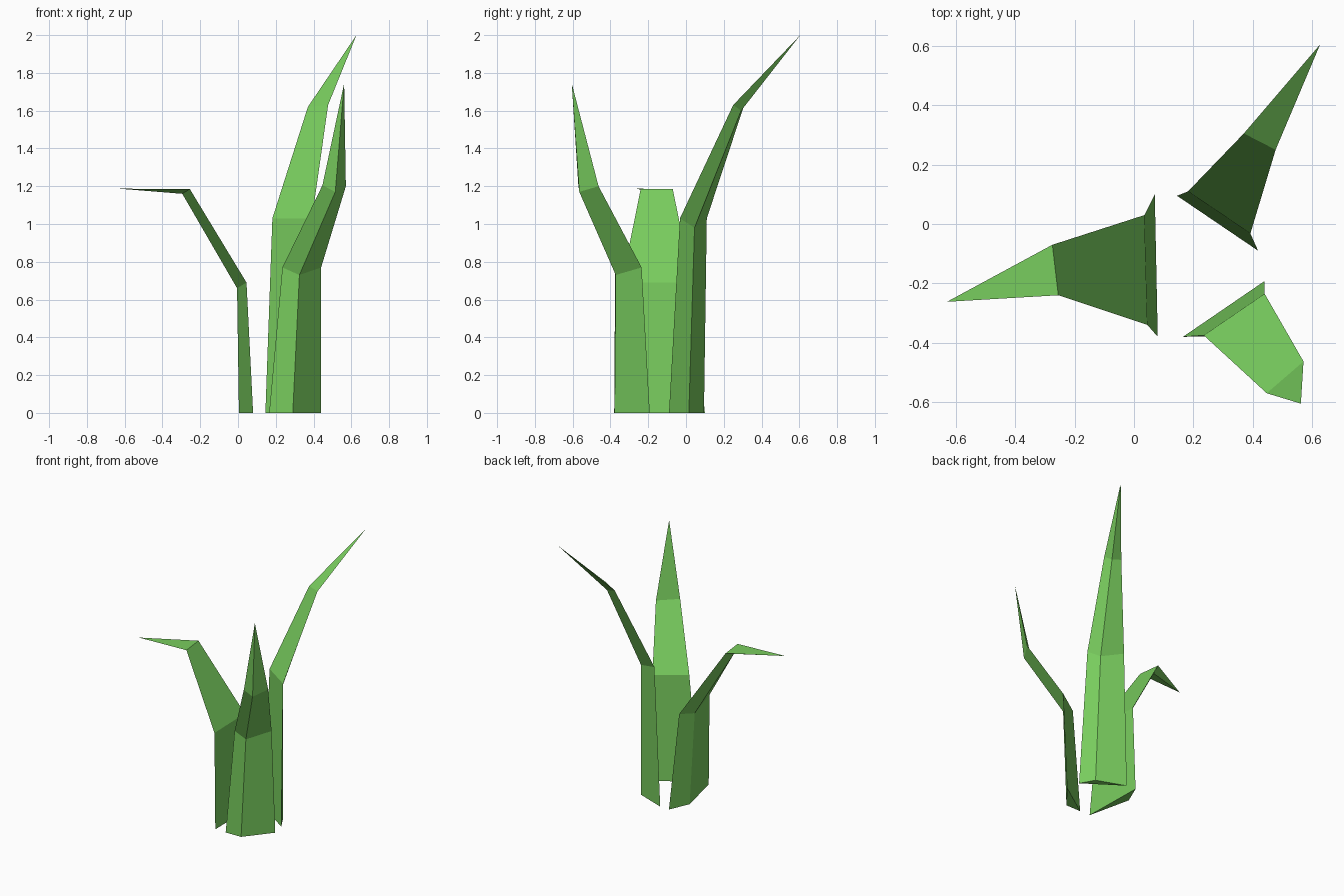
import bpy
import bmesh

# Remove the default object
default_cube = bpy.data.objects.get("Cube")
if default_cube:
    bpy.data.objects.remove(default_cube, do_unlink=True)

# Leaf green, shared by all blades
leaf_green = bpy.data.materials.new("leaf_green")
leaf_green.use_nodes = True
colour = (0.19, 0.61, 0.112, 1.0)
leaf_green.diffuse_color = colour
leaf_green.node_tree.nodes["Principled BSDF"].inputs["Base Color"].default_value = colour


def make_blade(name, sections, tip):
    """Loft a three-sided leaf: each section is (edge, edge, outer ridge)."""
    bm = bmesh.new()
    rings = [[bm.verts.new(point) for point in section] for section in sections]
    tip_vert = bm.verts.new(tip)
    bm.faces.new(rings[0])

    # Side walls between neighbouring sections
    for lower, upper in zip(rings, rings[1:]):
        for i in range(len(lower)):
            j = (i + 1) % len(lower)
            bm.faces.new((lower[i], lower[j], upper[j], upper[i]))

    # Pointed end
    last = rings[-1]
    for i in range(len(last)):
        bm.faces.new((last[i], last[(i + 1) % len(last)], tip_vert))

    bmesh.ops.recalc_face_normals(bm, faces=bm.faces)
    mesh = bpy.data.meshes.new(name)
    bm.to_mesh(mesh)
    bm.free()
    mesh.materials.append(leaf_green)
    blade = bpy.data.objects.new(name, mesh)
    bpy.context.collection.objects.link(blade)
    return blade


# Short blade drooping to the right side
make_blade(
    "drooping_blade",
    sections=[
        ((0.07, 0.10, 0), (0.08, -0.38, 0), (0.005, -0.05, 0)),
        ((0.035, 0.03, 0.69), (0.045, -0.34, 0.69), (-0.005, -0.095, 0.66)),
        ((-0.275, -0.07, 1.185), (-0.255, -0.24, 1.185), (-0.295, -0.14, 1.16)),
    ],
    tip=(-0.63, -0.262, 1.187),
)

# Tall blade leaning to the back left
make_blade(
    "tall_blade",
    sections=[
        ((0.145, 0.095, 0), (0.418, -0.09, 0), (0.358, 0.015, 0)),
        ((0.182, 0.11, 1.03), (0.392, -0.032, 1.03), (0.338, 0.045, 0.98)),
        ((0.37, 0.305, 1.62), (0.477, 0.25, 1.63), (0.443, 0.292, 1.60)),
    ],
    tip=(0.627, 0.605, 2.0),
)

# Middle blade bending to the front left
make_blade(
    "front_blade",
    sections=[
        ((0.165, -0.38, 0), (0.44, -0.192, 0), (0.29, -0.378, 0)),
        ((0.235, -0.375, 0.77), (0.44, -0.235, 0.77), (0.325, -0.372, 0.73)),
        ((0.447, -0.57, 1.205), (0.571, -0.463, 1.20), (0.515, -0.565, 1.17)),
    ],
    tip=(0.562, -0.605, 1.745),
)
